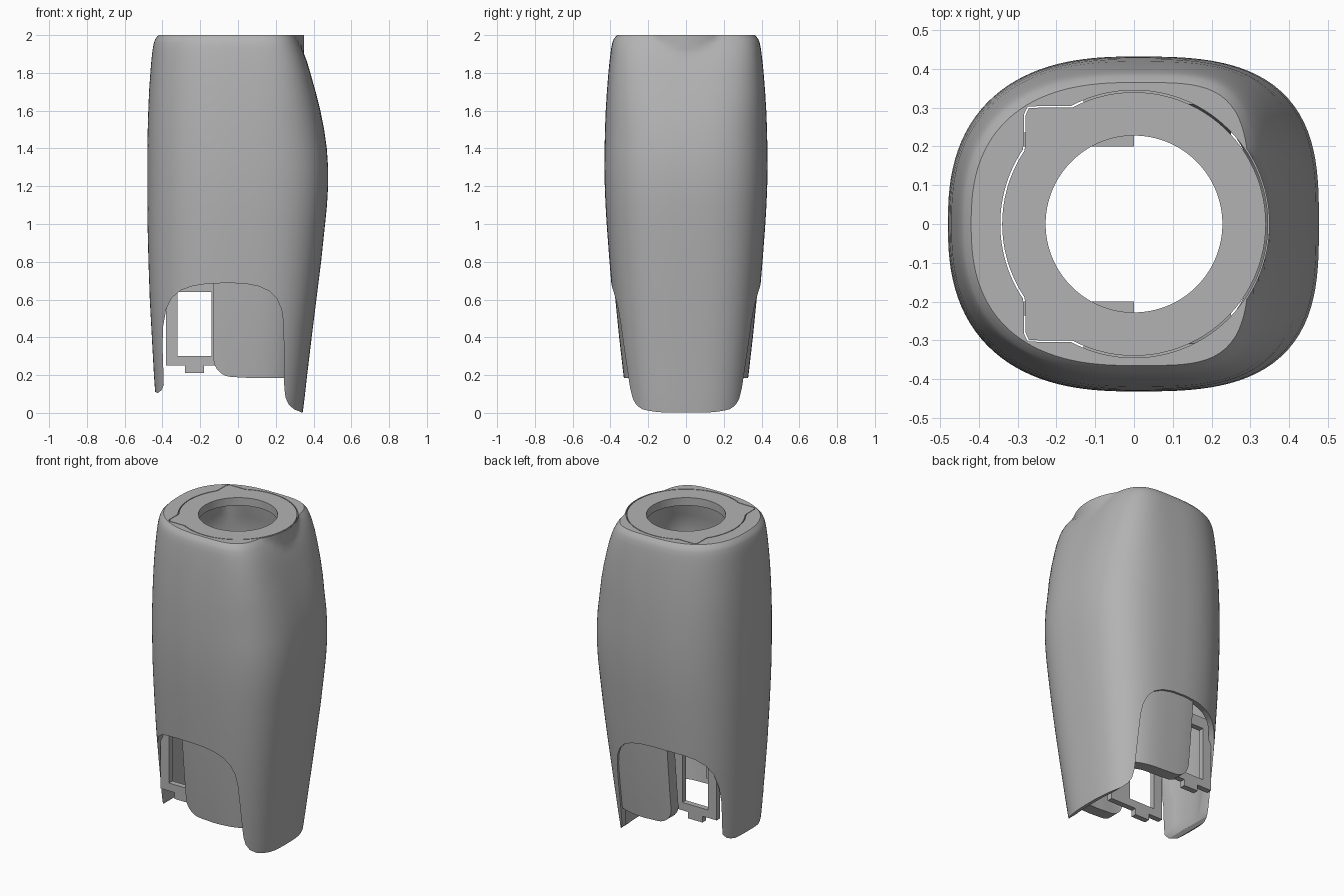
import bpy, bmesh, math

cube = bpy.data.objects.get("Cube")
if cube:
    bpy.data.objects.remove(cube, do_unlink=True)

grey = bpy.data.materials.new("plain grey")
grey.use_nodes = True
grey.diffuse_color = (0.45, 0.45, 0.45, 1)
grey.node_tree.nodes["Principled BSDF"].inputs["Base Color"].default_value = (0.45, 0.45, 0.45, 1)

SEGS = 128
ANGLES = [2 * math.pi * i / SEGS for i in range(SEGS)]
# Body stations: height, reach to -x, reach to +x, half depth
STATIONS = [
    (-0.05, .42, .335, .315), (0.02, .43, .345, .322), (0.1, .438, .355, .332),
    (0.2, .445, .366, .345), (0.4, .456, .39, .368), (0.6, .467, .415, .388),
    (0.8, .474, .44, .405), (1.0, .479, .461, .42), (1.1, .48, .471, .426),
    (1.2, .48, .477, .43), (1.3, .48, .477, .432), (1.4, .48, .47, .431),
    (1.5, .478, .456, .429), (1.6, .475, .436, .425), (1.7, .471, .411, .419),
    (1.8, .464, .383, .411), (1.86, .459, .365, .405), (1.9, .455, .35, .4),
    (1.93, .451, .338, .396), (1.96, .445, .323, .39), (1.98, .438, .312, .382),
    (2.0, .42, .297, .365)]


def plate_radius(a, grow=0.0):
    """Round plate outline with two clipped square corners toward -x."""
    c, s = abs(math.cos(a)), abs(math.sin(a))
    if math.cos(a) > 0:
        return 0.34 + grow
    corner = min(.28 / max(c, 1e-6), .3 / max(s, 1e-6), .57 / (c + s))
    return max(0.34, corner) + grow


def body_radius(a, station, inset=0.0):
    z, left, right, half = station
    c, s = math.cos(a), math.sin(a)
    n = 2.5 if c < 0 else 3 + max(0, z - 1.5) * 2
    reach = left if c < 0 else right
    r = (abs(c / reach) ** n + abs(s / half) ** n) ** (-1 / n)
    if z > 1.7:
        r = max(r, plate_radius(a, 0.01))
    return r - inset


def finish(bm, name):
    bmesh.ops.recalc_face_normals(bm, faces=bm.faces)
    mesh = bpy.data.meshes.new(name)
    bm.to_mesh(mesh)
    bm.free()
    obj = bpy.data.objects.new(name, mesh)
    bpy.context.collection.objects.link(obj)
    mesh.materials.append(grey)
    return obj


def tube(name, rings):
    """Closed tube through (height, radius function) rings, last joined to first."""
    bm = bmesh.new()
    loops = [[bm.verts.new((r(a) * math.cos(a), r(a) * math.sin(a), z)) for a in ANGLES]
             for z, r in rings]
    for k, low in enumerate(loops):
        high = loops[(k + 1) % len(loops)]
        for i in range(SEGS):
            j = (i + 1) % SEGS
            bm.faces.new((low[i], low[j], high[j], high[i]))
    return finish(bm, name)


def wall(stations, inset):
    return [(s[0], lambda a, s=s: body_radius(a, s, inset)) for s in stations]


def prism(name, outline):
    bm = bmesh.new()
    face = bm.faces.new([bm.verts.new((x, -1, z)) for x, z in outline])
    moved = bmesh.ops.extrude_face_region(bm, geom=[face])["geom"]
    bmesh.ops.translate(bm, vec=(0, 2, 0),
                        verts=[v for v in moved if isinstance(v, bmesh.types.BMVert)])
    return finish(bm, name)


def activate(obj):
    bpy.ops.object.select_all(action='DESELECT')
    obj.select_set(True)
    bpy.context.view_layer.objects.active = obj


def carve(obj, cutter, operation):
    mod = obj.modifiers.new("carve", 'BOOLEAN')
    mod.operation, mod.solver, mod.object = operation, 'EXACT', cutter
    activate(obj)
    bpy.ops.object.modifier_apply(modifier=mod.name)
    bpy.data.objects.remove(cutter, do_unlink=True)


def smooth(obj):
    activate(obj)
    bpy.ops.object.shade_smooth_by_angle(angle=math.radians(35))


# Hollow outer shell with an arch cut through front and back
hole = lambda a: plate_radius(a, 0.005)
shell = tube("outer_shell", wall(STATIONS, 0) + [(2.0, hole), (1.94, hole)]
             + wall(STATIONS[15::-1], 0.035))
arch = prism("arch_cutter", [
    (-.6, -.2), (-.6, .13), (-.45, .125), (-.44, .112), (-.425, .105), (-.405, .12),
    (-.393, .15), (-.396, .25), (-.4, .36), (-.396, .46), (-.38, .55), (-.35, .61),
    (-.3, .65), (-.24, .672), (-.16, .684), (-.05, .688), (.04, .684), (.11, .67),
    (.165, .645), (.205, .605), (.23, .55), (.24, .48), (.243, .35), (.245, .13),
    (.252, .08), (.268, .045), (.295, .02), (.335, .003), (.36, 0), (.6, 0), (.6, -.2)])
carve(shell, arch, 'DIFFERENCE')
smooth(shell)

# Inset panels filling most of each arch
panels = tube("arch_panels", wall(STATIONS[1:8], 0.014) + wall(STATIONS[7:0:-1], 0.09))
corner = [(-.03 - .1 * math.sin(t * math.pi / 16), .29 - .1 * math.cos(t * math.pi / 16))
          for t in range(9)]
carve(panels, prism("panel_cutter", [(.25, .75), (.25, .185), (.06, .185)] + corner + [(-.13, .75)]),
      'INTERSECT')
smooth(panels)

# Top ring plate with a round opening
plate = tube("top_plate", [(1.95, plate_radius), (2.0, plate_radius),
                           (2.0, lambda a: .228), (1.95, lambda a: .228)])
smooth(plate)

# Inner frames with a window and a small lower tab
FRAME_BARS = [(-.38, -.32, .25, .71), (-.32, -.14, .25, .3), (-.32, -.14, .64, .71),
              (-.14, 0, .25, .71), (-.28, -.18, .21, .25)]
for side, name in ((-1, "front_inner_frame"), (1, "back_inner_frame")):
    bm = bmesh.new()
    for x0, x1, z0, z1 in FRAME_BARS:
        bar = bmesh.ops.create_cube(bm, size=1)["verts"]
        bmesh.ops.scale(bm, vec=(x1 - x0, .035, z1 - z0), verts=bar)
        bmesh.ops.translate(bm, vec=((x0 + x1) / 2, side * .218, (z0 + z1) / 2), verts=bar)
    finish(bm, name)
